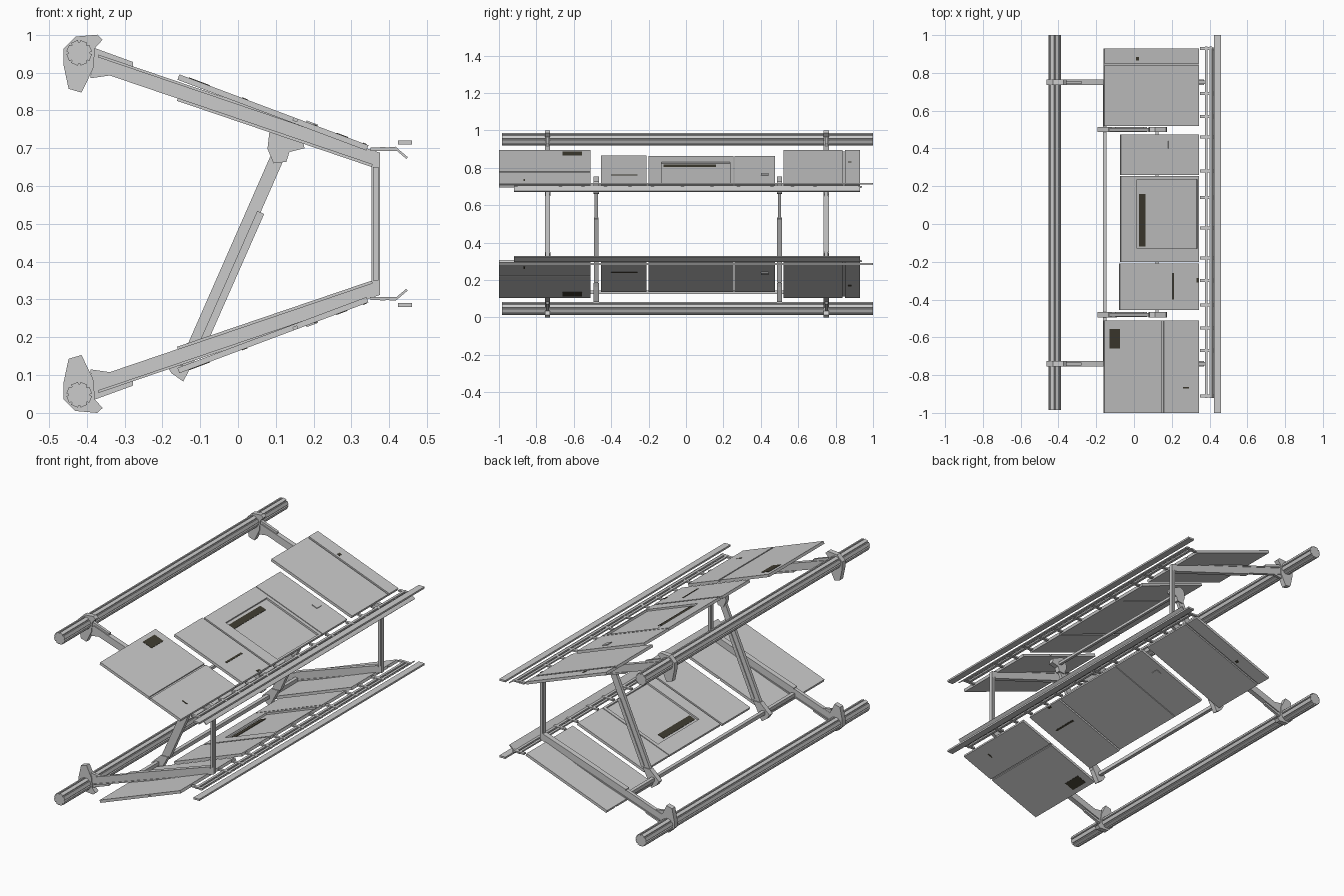
import bpy, bmesh, math
from mathutils import Vector

if "Cube" in bpy.data.objects:
    bpy.data.objects.remove(bpy.data.objects["Cube"])

dark = bpy.data.materials.new("dark_slot")
dark.diffuse_color = (0.05, 0.045, 0.03, 1)
dark.use_nodes = True
dark.node_tree.nodes["Principled BSDF"].inputs["Base Color"].default_value = dark.diffuse_color


def extrude(name, pts, y0, y1, low=False, mat=None):
    """Extrude an xz outline along y; low mirrors it about z = 0.5."""
    bm = bmesh.new()
    vs = [bm.verts.new((x, y0, 1 - z if low else z)) for x, z in pts]
    f = bm.faces.new(vs)
    r = bmesh.ops.extrude_face_region(bm, geom=[f])
    new = [v for v in r["geom"] if isinstance(v, bmesh.types.BMVert)]
    bmesh.ops.translate(bm, verts=new, vec=(0, y1 - y0, 0))
    bmesh.ops.recalc_face_normals(bm, faces=bm.faces)
    me = bpy.data.meshes.new(name)
    bm.to_mesh(me)
    bm.free()
    ob = bpy.data.objects.new(name, me)
    bpy.context.collection.objects.link(ob)
    if mat:
        me.materials.append(mat)
    return ob


def box(name, x0, x1, y0, y1, z0, z1, low=False):
    return extrude(name, [(x0, z0), (x1, z0), (x1, z1), (x0, z1)], y0, y1, low)


def strip(name, a, b, w, y0, y1, low=False):
    """Flat bar of width w between two xz points."""
    a, b = Vector(a), Vector(b)
    d = (b - a).normalized()
    n = Vector((-d.y, d.x)) * w / 2
    return extrude(name, [a - n, b - n, b + n, a + n], y0, y1, low)


ANG = math.atan(0.375)


def slab(name, x0, x1, y0, y1, h0, h1, low, mat=None):
    """Sloping panel piece; h is the height relative to the outer panel face."""
    def p(x, h):
        return (x + h * math.sin(ANG), 0.837 - 0.375 * x + h * math.cos(ANG))
    return extrude(name, [p(x0, h0), p(x1, h0), p(x1, h1), p(x0, h1)], y0, y1, low, mat)


# grooved round rail section: eight lobes
rail = []
for i in range(8):
    a = math.radians(45 * i + 22.5)
    for da, r in ((-16, 0.034), (16, 0.034), (20, 0.028), (25, 0.028)):
        t = a + math.radians(da)
        rail.append((-0.42 + r * math.cos(t), 0.952 + r * math.sin(t)))

clamp = [(-0.43, 0.995), (-0.372, 1.0), (-0.358, 0.987), (-0.378, 0.965), (-0.383, 0.91),
         (-0.414, 0.847), (-0.448, 0.857), (-0.462, 0.923), (-0.462, 0.963)]
gusset = [(-0.385, 0.967), (-0.278, 0.928), (-0.278, 0.908), (-0.32, 0.895), (-0.39, 0.885)]


def arm_z(x, h):
    return h - 0.34 * x


T = -0.015
for low in (False, True):
    s = "lower_" if low else "upper_"
    extrude(s + "rail", rail, -0.985, 1.0, low)

    # end clamps holding the rail
    for y in (-0.74, 0.75):
        extrude(s + "rail_clamp", clamp, y - 0.014, y + 0.014, low)
        extrude(s + "arm_gusset", gusset, y - 0.008, y + 0.008, low)
        # light flange along the inside of each arm
        strip(s + "arm_flange", (-0.16, 0.829), (0.355, 0.654), 0.008, y - 0.015, y + 0.015, low)
        strip(s + "arm_cap", (-0.37, 0.944), (0.34, 0.703), 0.007, y - 0.014, y + 0.014, low)

    # front and back wide panels with a groove
    slab(s + "back_panel_main", -0.155, 0.345, 0.52, 0.838, T, 0, low)
    slab(s + "back_panel_edge", -0.155, 0.345, 0.85, 0.93, T, 0, low)
    slab(s + "back_panel_groove", -0.155, 0.345, 0.838, 0.85, T, -0.008, low)
    slab(s + "back_panel_mark", 0.01, 0.025, 0.865, 0.885, -0.002, 0.0015, low, dark)
    slab(s + "front_panel_main", -0.155, 0.148, -1.0, -0.51, T, 0, low)
    slab(s + "front_panel_edge", 0.158, 0.345, -1.0, -0.51, T, 0, low)
    slab(s + "front_panel_groove", 0.148, 0.158, -1.0, -0.51, T, -0.008, low)
    slab(s + "front_panel_vent", -0.13, -0.075, -0.66, -0.555, -0.002, 0.0015, low, dark)
    slab(s + "front_panel_slot", 0.26, 0.29, -0.87, -0.862, -0.002, 0.0015, low, dark)

    # middle panels
    slab(s + "slotted_panel", -0.075, 0.345, -0.455, -0.21, T, 0, low)
    for x, y0, y1 in ((0.2, -0.4, -0.26), (0.33, -0.31, -0.285)):
        slab(s + "panel_slot", x, x + 0.01, y0, y1, -0.002, 0.0015, low, dark)
    slab(s + "small_panel", -0.07, 0.345, 0.26, 0.475, T, 0, low)
    slab(s + "small_panel_latch", 0.18, 0.21, 0.40, 0.44, -0.002, 0.004, low)

    # framed recessed panel, always open towards the top
    for x0, x1, y0, y1 in ((-0.07, 0.015, -0.2, 0.255), (0.015, 0.345, -0.2, -0.13),
                           (0.015, 0.345, 0.235, 0.255), (0.335, 0.345, -0.13, 0.235)):
        slab(s + "recess_frame", x0, x1, y0, y1, T, 0, low)
    h = (-0.005, 0) if low else (T, -0.01)
    slab(s + "recess_floor", 0.015, 0.335, -0.13, 0.235, h[0], h[1], low)
    g = (-0.007, -0.005) if low else (-0.01, -0.008)
    slab(s + "recess_slot", 0.03, 0.065, -0.12, 0.16, g[0], g[1], low, dark)

    # ladder track beside the panels, with lip and outer bar
    for x in (0.376, 0.4):
        box(s + "track_rail", x, x + 0.014, -0.92, 0.94, 0.695, 0.703, low)
    for y in (-0.91, -0.67, -0.55, -0.43, -0.3, -0.18, -0.02, 0.14, 0.28, 0.46, 0.57, 0.69, 0.93):
        box(s + "track_rung", 0.35, 0.42, y - 0.008, y + 0.008, 0.693, 0.702, low)
    strip(s + "track_lip", (0.414, 0.702), (0.447, 0.674), 0.006, -0.92, 0.93, low)
    box(s + "outer_bar", 0.423, 0.46, -1.0, 1.0, 0.71, 0.72, low)

# C shaped side frames: two arms joined by a post
half_out = [(-0.385, arm_z(-0.385, 0.815)), (0.375, 0.688)]
half_in = [(0.353, 0.657), (-0.385, arm_z(-0.385, 0.777))]
outline = (half_out + [(x, 1 - z) for x, z in reversed(half_out)]
           + [(x, 1 - z) for x, z in reversed(half_in)] + half_in)
for y in (-0.74, 0.75):
    extrude("side_frame", outline, y - 0.01, y + 0.01)
    box("post_sleeve", 0.357, 0.371, y - 0.014, y + 0.014, 0.35, 0.65)

# diagonal struts with brackets at both ends
top_bracket = [(0.083, 0.743), (0.11, 0.754), (0.17, 0.728), (0.176, 0.7),
               (0.136, 0.69), (0.128, 0.664), (0.094, 0.66), (0.078, 0.698)]
foot = [(-0.09, 0.185), (-0.145, 0.083), (-0.176, 0.105), (-0.192, 0.13), (-0.134, 0.185)]
for y in (-0.48, 0.5):
    strip("diagonal_strut", (0.108, 0.685), (-0.125, 0.155), 0.036, y - 0.009, y + 0.009)
    strip("strut_sleeve", (0.06, 0.53), (-0.09, 0.19), 0.02, y - 0.013, y + 0.013)
    extrude("strut_top_bracket", top_bracket, y - 0.014, y + 0.014)
    extrude("strut_foot", foot, y - 0.014, y + 0.014)

# long cross rods tying the frames together
box("lower_cross_rod", -0.165, -0.145, -0.74, 0.75, 0.125, 0.145)
box("upper_cross_rod", 0.115, 0.13, -0.48, 0.5, 0.705, 0.72)
